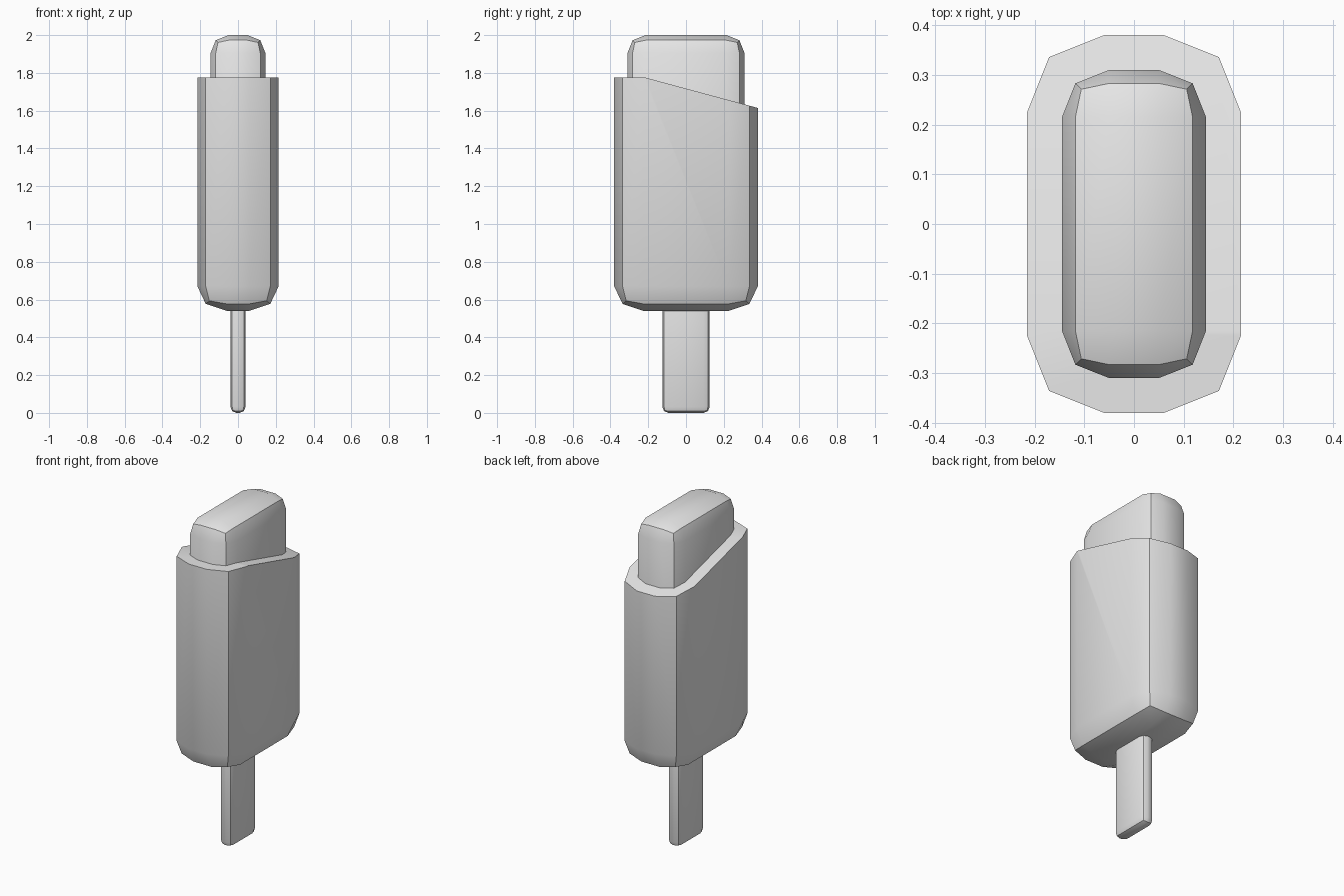
import bpy, bmesh, math, itertools
from mathutils import Vector

cube = bpy.data.objects.get("Cube")
if cube:
    bpy.data.objects.remove(cube)

gray = bpy.data.materials.new("plain_gray")
gray.use_nodes = True
gray.diffuse_color = (0.8, 0.8, 0.8, 1)
gray.node_tree.nodes["Principled BSDF"].inputs["Base Color"].default_value = (0.8, 0.8, 0.8, 1)


def rounded_block(low, high, width):
    """Box whose edges and corners are pulled in; width is the rounding per axis."""
    bm = bmesh.new()
    verts = {}
    for idx in itertools.product(range(4), repeat=3):
        extremes = sum(i in (0, 3) for i in idx)
        if extremes == 0:
            continue
        pull = (0, 0, 0.285, 0.41)[extremes]
        co = []
        for i, lo, hi, w in zip(idx, low, high, width):
            inset = w * (pull if i in (0, 3) else 1)
            co.append(lo + inset if i < 2 else hi - inset)
        verts[idx] = bm.verts.new(co)
    for axis, side in itertools.product(range(3), (0, 3)):
        for a, b in itertools.product(range(3), repeat=2):
            corners = []
            for da, db in ((0, 0), (1, 0), (1, 1), (0, 1)):
                key = [a + da, b + db]
                key.insert(axis, side)
                corners.append(verts[tuple(key)])
            bm.faces.new(corners)
    bmesh.ops.recalc_face_normals(bm, faces=bm.faces)
    return bm


def slice_off(bm, point, normal):
    """Remove everything beyond the plane and close the cut."""
    geom = bm.verts[:] + bm.edges[:] + bm.faces[:]
    bmesh.ops.bisect_plane(bm, geom=geom, plane_co=point, plane_no=normal, clear_outer=True)
    rim = [e for e in bm.edges if e.is_boundary]
    bmesh.ops.contextual_create(bm, geom=rim)


def finish(bm, name):
    bmesh.ops.recalc_face_normals(bm, faces=bm.faces)
    mesh = bpy.data.meshes.new(name)
    bm.to_mesh(mesh)
    bm.free()
    mesh.materials.append(gray)
    obj = bpy.data.objects.new(name, mesh)
    bpy.context.collection.objects.link(obj)
    bpy.ops.object.select_all(action='DESELECT')
    obj.select_set(True)
    bpy.context.view_layer.objects.active = obj
    bpy.ops.object.shade_smooth_by_angle(angle=math.radians(30))


# Outer coating: flat rim at the front, sloping down to the back
coating = rounded_block((-0.215, -0.38, 0.54), (0.215, 0.38, 2.2), (0.155, 0.155, 0.13))
slice_off(coating, Vector((0, 0, 1.775)), Vector((0, 0, 1)))
slice_off(coating, Vector((0, -0.215, 1.775)), Vector((0, 0.27, 1)).normalized())
finish(coating, "outer_coating")

# Inner block showing above the coating
finish(rounded_block((-0.145, -0.31, 0.75), (0.145, 0.31, 2.0), (0.095,) * 3), "inner_filling")

# Flat handle below
finish(rounded_block((-0.04, -0.125, 0), (0.04, 0.125, 0.9), (0.032,) * 3), "stick")
